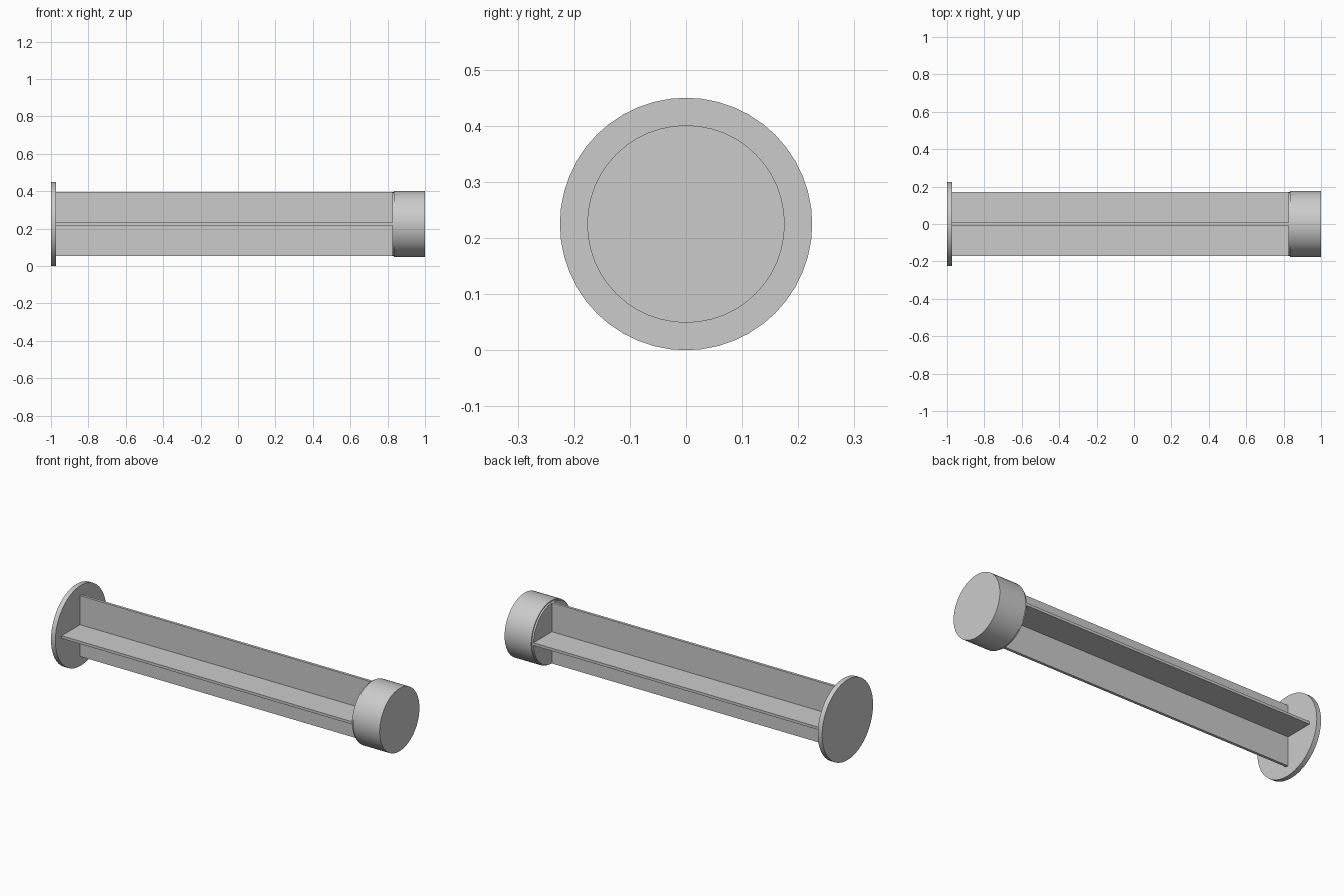
import bpy, math

if "Cube" in bpy.data.objects:
    bpy.data.objects.remove(bpy.data.objects["Cube"], do_unlink=True)

AXIS_Z = 0.225

grey = bpy.data.materials.new("light grey plastic")
grey.use_nodes = True
grey.diffuse_color = (0.6, 0.6, 0.6, 1)
grey.node_tree.nodes["Principled BSDF"].inputs["Base Color"].default_value = (0.6, 0.6, 0.6, 1)


def disc(name, x0, x1, radius):
    """Smooth round disc lying along the x axis."""
    bpy.ops.mesh.primitive_cylinder_add(
        vertices=48, radius=radius, depth=x1 - x0,
        location=((x0 + x1) / 2, 0, AXIS_Z), rotation=(0, math.pi / 2, 0))
    obj = bpy.context.object
    obj.name = name
    obj.data.materials.append(grey)
    bpy.ops.object.transform_apply(location=False, rotation=True, scale=True)
    bpy.ops.object.shade_smooth_by_angle(angle=math.radians(30))


def rib(name, x0, x1, width, height):
    """Flat rib running along the x axis."""
    bpy.ops.mesh.primitive_cube_add(size=1, location=((x0 + x1) / 2, 0, AXIS_Z))
    obj = bpy.context.object
    obj.name = name
    obj.scale = (x1 - x0, width, height)
    obj.data.materials.append(grey)
    bpy.ops.object.transform_apply(location=False, rotation=False, scale=True)


# Thumb plate at one end
disc("thumb_plate", -1.0, -0.973, 0.225)

# Cross-shaped shaft
rib("vertical_rib", -0.975, 0.826, 0.015, 0.34)
rib("horizontal_rib", -0.975, 0.826, 0.34, 0.015)

# Narrow collar and wider head at the other end
disc("head_collar", 0.825, 0.84, 0.17)
disc("plunger_head", 0.835, 1.0, 0.176)
